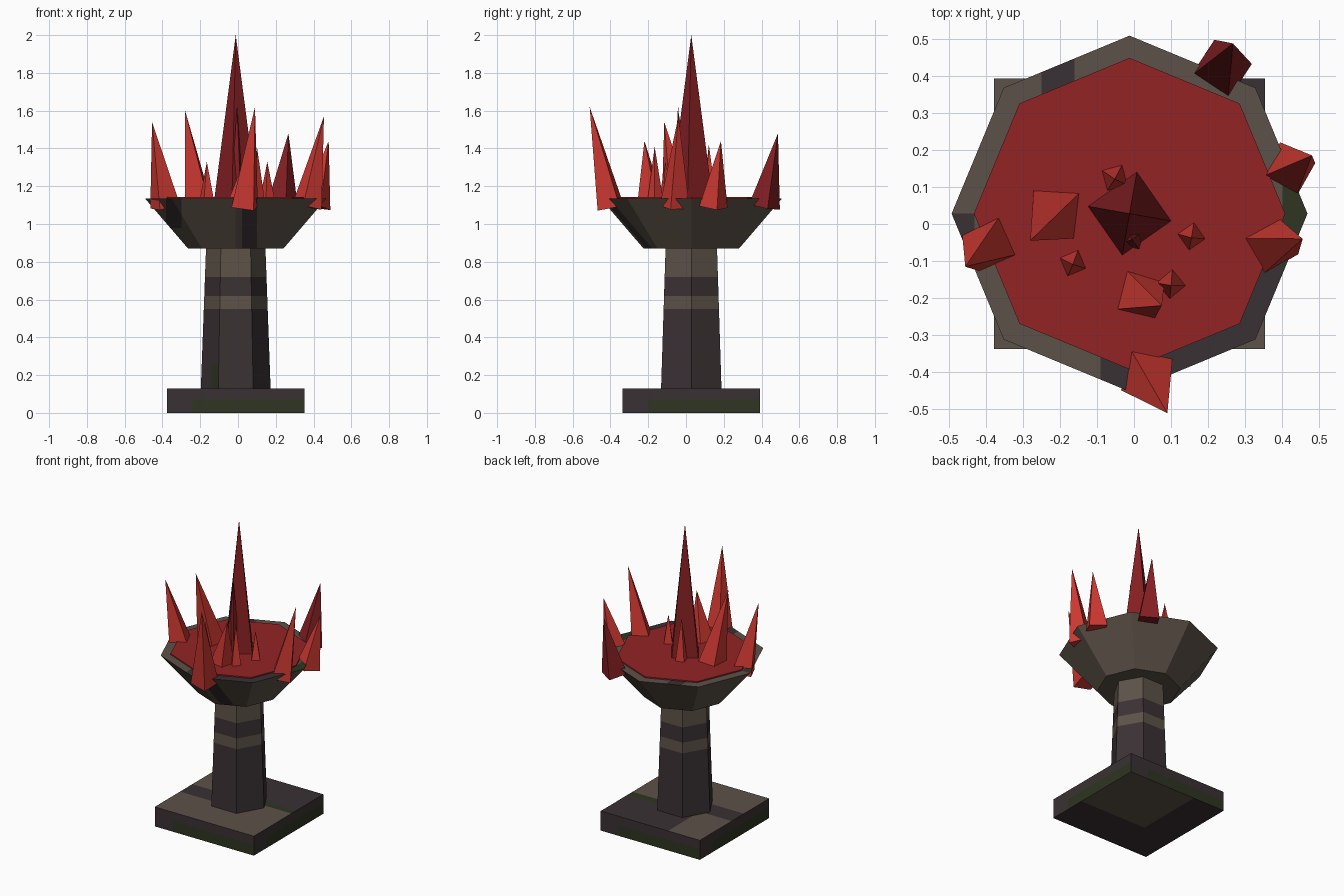
import bpy, bmesh
from math import sin, cos, radians
from mathutils import Vector

cube = bpy.data.objects.get("Cube")
if cube:
    bpy.data.objects.remove(cube, do_unlink=True)

CX, CY = -0.012, 0.028          # axis of the stonework


def material(name, rgb):
    linear = [((c / 255 + 0.055) / 1.055) ** 2.4 for c in rgb] + [1]
    mat = bpy.data.materials.new(name)
    mat.use_nodes = True
    mat.diffuse_color = linear
    mat.node_tree.nodes["Principled BSDF"].inputs["Base Color"].default_value = linear
    return mat


STONE = [material("grey_stone", (92, 82, 72)),
         material("dark_stone", (58, 49, 51)),
         material("moss_green", (46, 53, 33))]
BLOOD = material("blood_red", (148, 35, 37))
BRIGHT = material("bright_crystal", (205, 56, 49))
DEEP = material("deep_crystal", (132, 31, 34))
GREY, DARK, MOSS = range(3)


def finish(name, bm, mats, rule=None):
    """Turn a bmesh into an object, colouring its faces by a rule."""
    bmesh.ops.recalc_face_normals(bm, faces=bm.faces[:])
    bm.normal_update()
    if rule:
        for f in bm.faces:
            f.material_index = rule(f.calc_center_median(), f.normal)
    mesh = bpy.data.meshes.new(name)
    bm.to_mesh(mesh)
    bm.free()
    for m in mats:
        mesh.materials.append(m)
    obj = bpy.data.objects.new(name, mesh)
    bpy.context.collection.objects.link(obj)
    return obj


def cut(bm, axis, *values):
    """Slice all faces along an axis so patches can be coloured."""
    normal = Vector([1 if axis == k else 0 for k in "xyz"])
    for v in values:
        bmesh.ops.bisect_plane(bm, geom=bm.verts[:] + bm.edges[:] + bm.faces[:],
                               plane_co=normal * v, plane_no=normal)


def lathe(profile, sides):
    """Closed solid from (radius, height) rings around the stone axis."""
    bm = bmesh.new()
    turn = radians(360 / sides)
    rings = [[bm.verts.new((CX + r * cos(i * turn), CY + r * sin(i * turn), z))
              for i in range(sides)] for r, z in profile]
    for a, b in zip(rings, rings[1:]):
        for i in range(sides):
            j = (i + 1) % sides
            bm.faces.new((a[i], a[j], b[j], b[i]))
    bm.faces.new(rings[0][::-1])
    bm.faces.new(rings[-1])
    return bm


# Square plinth with mossy lower edges
def plinth_rule(c, n):
    x, y = c.x - CX, c.y - CY
    if n.z > 0.5:
        if x > 0 and 0.03 < y < 0.08:
            return MOSS
        if (y > 0.08 and x > -0.13) or (x < -0.13 and -0.1 < y < 0.03):
            return DARK
        return GREY
    if n.z < -0.5:
        return GREY if x > -0.13 and y > -0.1 else DARK
    along = -n.y * x + n.x * y      # distance along this side, left to right
    return MOSS if c.z < 0.07 and along > -0.23 else DARK


bm = bmesh.new()
bmesh.ops.create_cube(bm, size=1)
for v in bm.verts:
    v.co = Vector((CX + v.co.x * 0.73, CY + v.co.y * 0.73, (v.co.z + 0.5) * 0.13))
cut(bm, "z", 0.07)
cut(bm, "x", CX - 0.23, CX - 0.13, CX, CX + 0.23)
cut(bm, "y", CY - 0.23, CY - 0.1, CY + 0.03, CY + 0.08, CY + 0.23)
finish("plinth", bm, STONE, plinth_rule)


# Six-sided tapering column with pale bands
def column_rule(c, n):
    if c.z < 0.25 and c.y < CY and -0.145 < c.x < -0.105:
        return MOSS
    if c.z > 0.72 or 0.55 < c.z < 0.62:
        return GREY
    return DARK


bm = lathe([(0.185, 0.12), (0.157, 0.88)], 6)
cut(bm, "z", 0.25, 0.55, 0.62, 0.72)
cut(bm, "x", -0.14)
finish("column", bm, STONE, column_rule)


# Eight-sided bowl with worn patches
def bowl_rule(c, n):
    if n.z > 0.5:
        if c.x > 0.4 and c.y > -0.12:
            return MOSS
        if (c.y < -0.1 and c.x > -0.09) or (c.y > 0 and -0.25 < c.x < -0.16):
            return DARK
        return DARK if c.x < -0.43 and c.y < CY else GREY
    if c.y < 0 and c.z > 0.88 and (0.02 < c.x < 0.1 or (-0.38 < c.x < -0.3 and c.z > 0.98)):
        return DARK
    return GREY


bm = lathe([(0.2525, 0.87), (0.48, 1.135), (0.42, 1.135), (0.41, 1.12)], 8)
cut(bm, "x", -0.43, -0.38, -0.3, -0.25, -0.16, -0.09, 0.02, 0.1, 0.4)
cut(bm, "z", 0.98)
finish("bowl", bm, STONE, bowl_rule)

# Red pool filling the bowl
finish("red_pool", lathe([(0.42, 1.125), (0.42, 1.143)], 8), [BLOOD])


# Four-sided crystals, leaning from base centre to tip
def crystal(name, base, tip, radius, angle, mat):
    base, tip = Vector(base), Vector(tip)
    lean = Vector((0, 0, 1)).rotation_difference(tip - base)
    bm = bmesh.new()
    ring = []
    for i in range(4):
        a = radians(angle + 90 * i)
        ring.append(bm.verts.new(base + lean @ Vector((radius * cos(a), radius * sin(a), 0))))
    top = bm.verts.new(tip)
    for i in range(4):
        bm.faces.new((ring[i], ring[(i + 1) % 4], top))
    bm.faces.new(ring[::-1])
    finish(name, bm, [mat])


LOW, MID = 1.09, 1.11
crystal("centre_crystal", (CX, CY, 1.08), (CX, CY, 2.0), 0.122, 80, DEEP)
crystal("front_crystal", (0.035, -0.4, LOW), (0.09, -0.51, 1.62), 0.085, 35, BRIGHT)
crystal("right_rim_crystal", (-0.385, -0.05, LOW), (-0.455, -0.115, 1.54), 0.085, 70, BRIGHT)
crystal("left_rim_crystal", (0.365, -0.06, LOW), (0.455, -0.04, 1.57), 0.082, 75, BRIGHT)
crystal("left_back_crystal", (0.415, 0.145, LOW), (0.48, 0.185, 1.44), 0.078, 15, BRIGHT)
crystal("back_crystal", (0.235, 0.415, LOW), (0.267, 0.487, 1.48), 0.085, 12, DEEP)
crystal("right_inner_crystal", (-0.212, 0.03, MID), (-0.28, -0.045, 1.6), 0.09, 40, BRIGHT)
crystal("front_inner_crystal", (0.015, -0.19, MID), (0.075, -0.22, 1.44), 0.08, 30, BRIGHT)
crystal("thin_crystal", (-0.005, -0.035, MID), (-0.005, -0.042, 1.63), 0.04, 30, DEEP)

# Small shards standing in the pool: x, y, tip height, angle
for i, (x, y, top, angle) in enumerate([(-0.165, -0.105, 1.33, 68), (-0.052, 0.125, 1.42, 60),
                                        (0.155, -0.033, 1.33, 80), (0.1, -0.162, 1.41, 85)]):
    crystal(f"small_shard_{i + 1}", (x, y, MID), (x, y - 0.004, top), 0.044, angle, BRIGHT)
